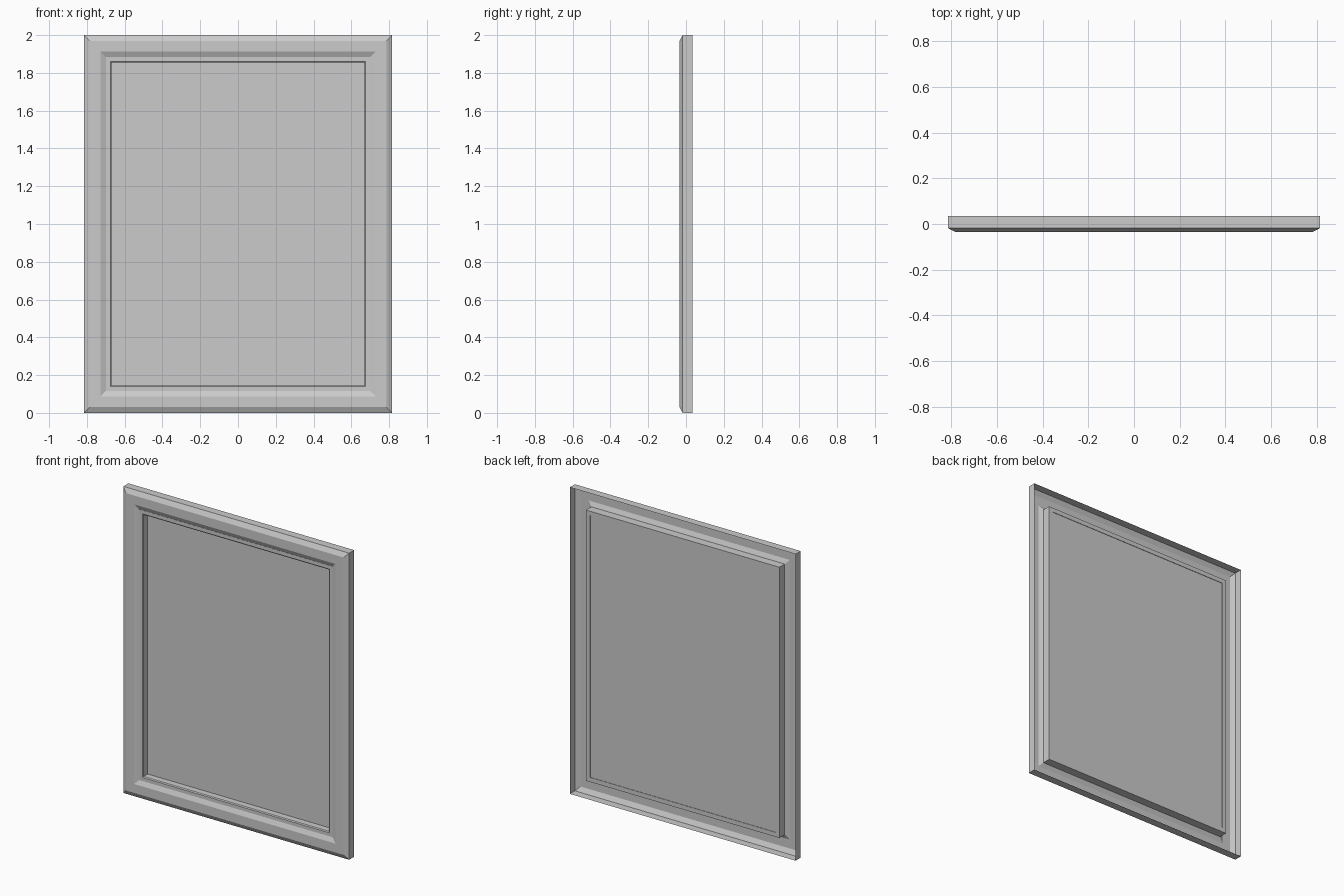
import bpy
import bmesh

if "Cube" in bpy.data.objects:
    bpy.data.objects.remove(bpy.data.objects["Cube"])

HX, HZ = 0.815, 1.0   # half width and half height


def swept_frame(name, profile, closed=False):
    """Mitred rectangular sweep of a profile of (inset, y) points."""
    bm = bmesh.new()
    rings = []
    for inset, y in profile:
        x, z = HX - inset, HZ - inset
        rings.append([bm.verts.new((sx * x, y, HZ + sz * z))
                      for sx, sz in ((-1, -1), (1, -1), (1, 1), (-1, 1))])
    pairs = list(zip(rings, rings[1:]))
    if closed:
        pairs.append((rings[-1], rings[0]))
    for a, b in pairs:
        for i in range(4):
            j = (i + 1) % 4
            bm.faces.new((a[i], a[j], b[j], b[i]))
    if closed:
        bmesh.ops.recalc_face_normals(bm, faces=bm.faces)
    mesh = bpy.data.meshes.new(name)
    bm.to_mesh(mesh)
    bm.free()
    obj = bpy.data.objects.new(name, mesh)
    bpy.context.collection.objects.link(obj)
    return obj


# Outer moulding: open-backed shell with chamfered rim and inward bevel
swept_frame("frame_moulding", [
    (0.0, 0.034), (0.0, -0.018), (0.03, -0.034),
    (0.088, -0.034), (0.119, -0.02)])

# Inner trim: box-section ring that holds the panel
swept_frame("inner_trim", [
    (0.117, -0.022), (0.14, -0.022), (0.146, -0.017),
    (0.146, 0.034), (0.117, 0.034)], closed=True)

# Flat panel set just inside the back of the trim
bpy.ops.mesh.primitive_cube_add(size=1, location=(0, 0.028, HZ))
panel = bpy.context.object
panel.name = "panel"
panel.scale = (2 * (HX - 0.145), 0.006, 2 * (HZ - 0.145))
bpy.ops.object.transform_apply(location=False, rotation=False, scale=True)
